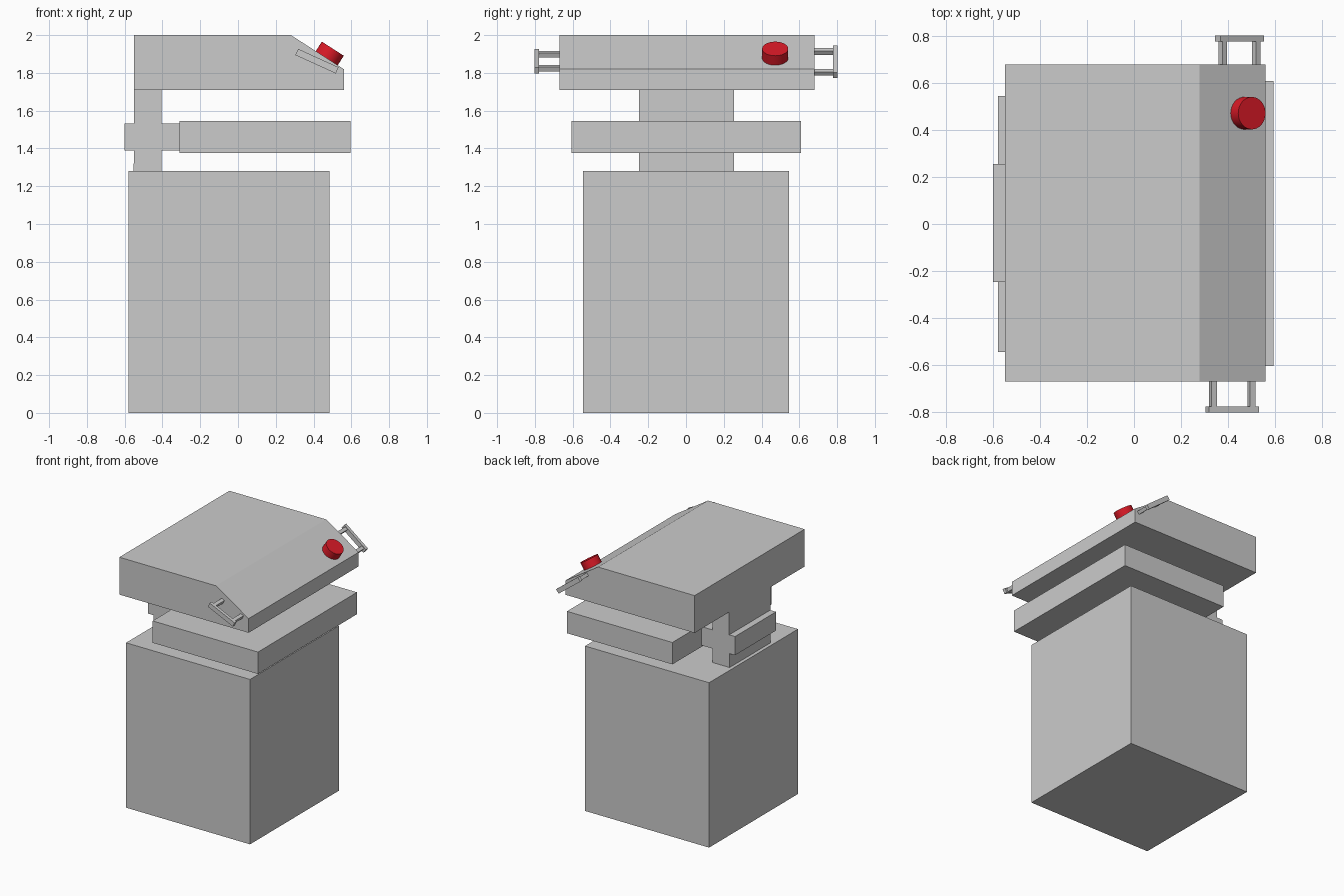
import bpy, bmesh, math
from mathutils import Matrix, Vector

if "Cube" in bpy.data.objects:
    bpy.data.objects.remove(bpy.data.objects["Cube"])


def make_object(name, bm):
    bmesh.ops.recalc_face_normals(bm, faces=bm.faces[:])
    mesh = bpy.data.meshes.new(name)
    bm.to_mesh(mesh)
    bm.free()
    obj = bpy.data.objects.new(name, mesh)
    bpy.context.collection.objects.link(obj)
    return obj


def extrude_profile(name, points, y0, y1):
    """Extrude an x-z outline along y."""
    bm = bmesh.new()
    face = bm.faces.new([bm.verts.new((x, y0, z)) for x, z in points])
    ext = bmesh.ops.extrude_face_region(bm, geom=[face])
    moved = [g for g in ext["geom"] if isinstance(g, bmesh.types.BMVert)]
    bmesh.ops.translate(bm, verts=moved, vec=(0, y1 - y0, 0))
    return make_object(name, bm)


def box(name, x0, x1, y0, y1, z0, z1):
    return extrude_profile(name, [(x0, z0), (x1, z0), (x1, z1), (x0, z1)], y0, y1)


def handle(name, x, z, side, tilt):
    """U-shaped grab handle standing out from one side of the head."""
    bm = bmesh.new()
    parts = [((0, 0.79, 0), (0.235, 0.025, 0.036))]
    parts += [((s * 0.09, 0.719, 0), (0.026, 0.122, 0.026)) for s in (-1, 1)]
    for centre, size in parts:
        m = Matrix.Translation(centre) @ Matrix.Diagonal((*size, 1))
        bmesh.ops.create_cube(bm, size=1, matrix=m)
    place = (Matrix.Translation((x, 0, z)) @ Matrix.Rotation(math.radians(tilt), 4, 'Y')
             @ Matrix.Diagonal((1, side, 1, 1)))
    bmesh.ops.transform(bm, matrix=place, verts=bm.verts[:])
    return make_object(name, bm)


# Base cabinet and working slab
box("base_cabinet", -0.58, 0.485, -0.545, 0.545, 0, 1.28)
box("middle_slab", -0.31, 0.595, -0.605, 0.61, 1.375, 1.545)

# Rear column with its cross-shaped bracket
column = [(-0.553, 1.28), (-0.405, 1.28), (-0.405, 1.388), (-0.31, 1.388),
          (-0.31, 1.533), (-0.405, 1.533), (-0.405, 1.71), (-0.55, 1.71),
          (-0.55, 1.533), (-0.6, 1.533), (-0.6, 1.388), (-0.55, 1.388)]
extrude_profile("rear_column", column, -0.248, 0.255)

# Head with sloped control face
head = [(-0.55, 1.71), (0.56, 1.71), (0.56, 1.82), (0.28, 2.0), (-0.55, 2.0)]
extrude_profile("head", head, -0.67, 0.68)

# Side handles
handle("left_handle", 0.418, 1.862, -1, 24.5)
handle("right_handle", 0.45, 1.858, 1, 37.5)

# Red button, square to the sloped face
normal = Vector((0.18, 0, 0.28)).normalized()
bpy.ops.mesh.primitive_cylinder_add(
    vertices=32, radius=0.069, depth=0.065,
    location=Vector((0.502, 0.472, 1.928)) - normal * 0.0325,
    rotation=normal.to_track_quat('Z', 'Y').to_euler())
button = bpy.context.object
button.name = "red_button"
bpy.ops.object.shade_smooth_by_angle(angle=math.radians(30))
red = bpy.data.materials.new("red")
red.diffuse_color = (0.7, 0.01, 0.02, 1)
red.use_nodes = True
red.node_tree.nodes["Principled BSDF"].inputs["Base Color"].default_value = red.diffuse_color
button.data.materials.append(red)
